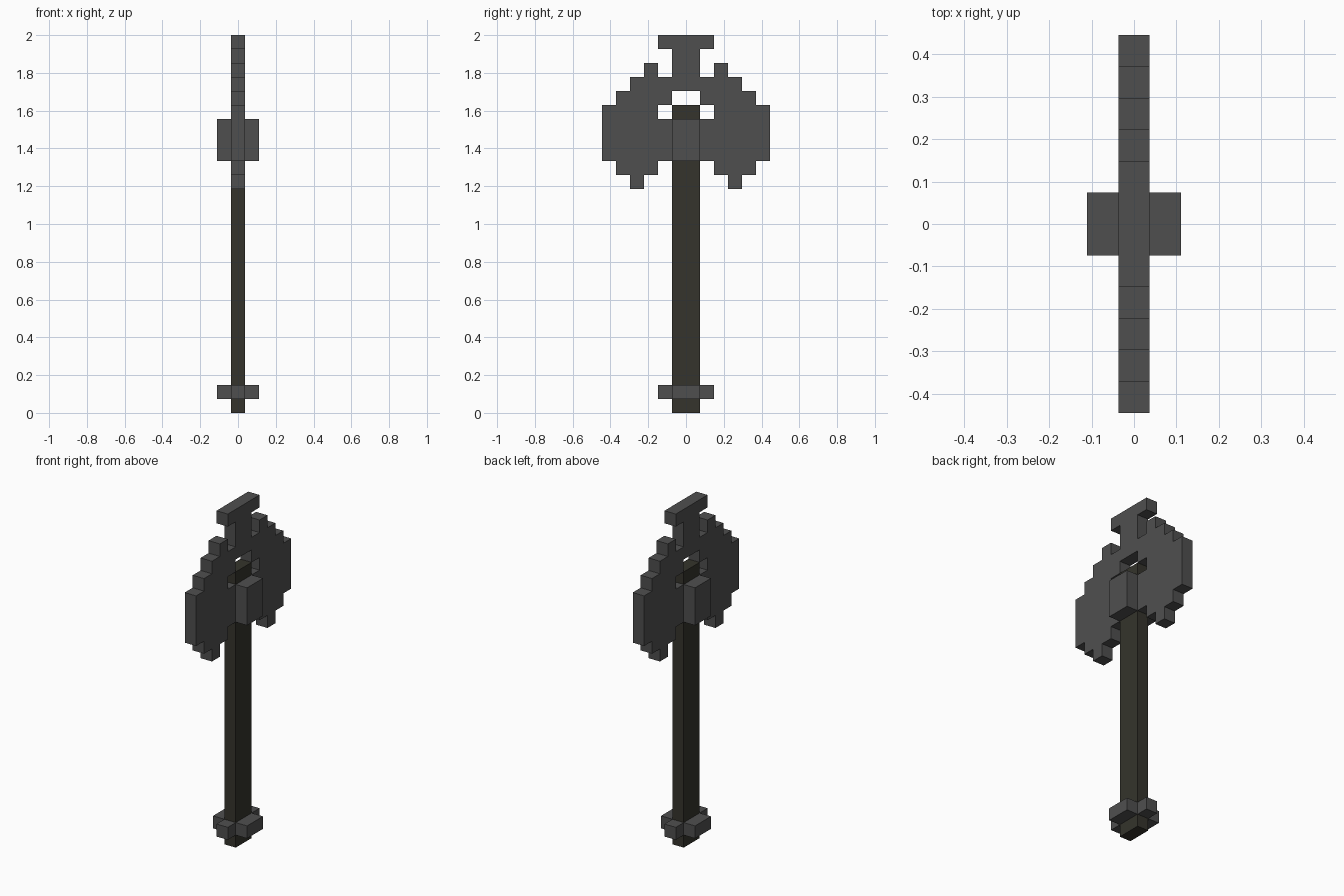
import bpy, bmesh

cube = bpy.data.objects.get("Cube")
if cube:
    bpy.data.objects.remove(cube, do_unlink=True)

U = 2 / 27  # one block; the axe is 27 blocks tall


def material(name, rgb):
    m = bpy.data.materials.new(name)
    m.use_nodes = True
    m.diffuse_color = (*rgb, 1)
    bsdf = next(n for n in m.node_tree.nodes if n.type == 'BSDF_PRINCIPLED')
    bsdf.inputs["Base Color"].default_value = (*rgb, 1)
    return m


METAL = material("dark grey metal", (0.078, 0.078, 0.078))
WOOD = material("dark brown wood", (0.035, 0.034, 0.025))


def prism(name, points, axis, low, high, mat, mirror=False):
    """Extrude an outline, given in blocks, along x (outline y, z) or z (outline x, y)."""
    def place(p, h):
        return (h * U, p[0] * U, p[1] * U) if axis == 'x' else (p[0] * U, p[1] * U, h * U)

    bm = bmesh.new()
    base = bm.faces.new([bm.verts.new(place(p, low)) for p in points])
    top = bmesh.ops.extrude_face_region(bm, geom=[base])["geom"]
    step = place((0, 0), high - low)
    bmesh.ops.translate(bm, vec=step, verts=[g for g in top if isinstance(g, bmesh.types.BMVert)])
    bmesh.ops.recalc_face_normals(bm, faces=bm.faces[:])
    if mirror:  # open the seam so both halves join cleanly
        seam = [f for f in bm.faces if all(abs(v.co.y) < 1e-5 for v in f.verts)]
        bmesh.ops.delete(bm, geom=seam, context='FACES')
    mesh = bpy.data.meshes.new(name)
    bm.to_mesh(mesh)
    bm.free()
    mesh.materials.append(mat)
    obj = bpy.data.objects.new(name, mesh)
    bpy.context.collection.objects.link(obj)
    if mirror:
        mod = obj.modifiers.new("mirror", 'MIRROR')
        mod.use_axis = (False, True, False)
    return obj


def rect(x, y):
    return [(-x, -y), (x, -y), (x, y), (-x, y)]


# Shaft
prism("handle", rect(0.5, 1), 'z', 0, 22, WOOD)

# Cross-shaped ring near the foot
prism("pommel_ring",
      [(-1.5, -1), (-0.5, -1), (-0.5, -2), (0.5, -2), (0.5, -1), (1.5, -1),
       (1.5, 1), (0.5, 1), (0.5, 2), (-0.5, 2), (-0.5, 1), (-1.5, 1)],
      'z', 1, 2, METAL)

# Block clamping the blades to the shaft
prism("collar", rect(1.5, 1), 'z', 18, 21, METAL)

# Stepped double blade with top spike: half outline (y, z), mirrored
half = [(0, 27), (2, 27), (2, 26), (1, 26), (1, 24), (2, 24), (2, 25), (3, 25),
        (3, 24), (4, 24), (4, 23), (5, 23), (5, 22), (6, 22), (6, 18), (5, 18),
        (5, 17), (4, 17), (4, 16), (3, 16), (3, 17), (2, 17), (2, 18), (1, 18),
        (1, 21), (2, 21), (2, 22), (1, 22), (1, 23), (0, 23)]
prism("double_blade", half, 'x', -0.5, 0.5, METAL, mirror=True)
